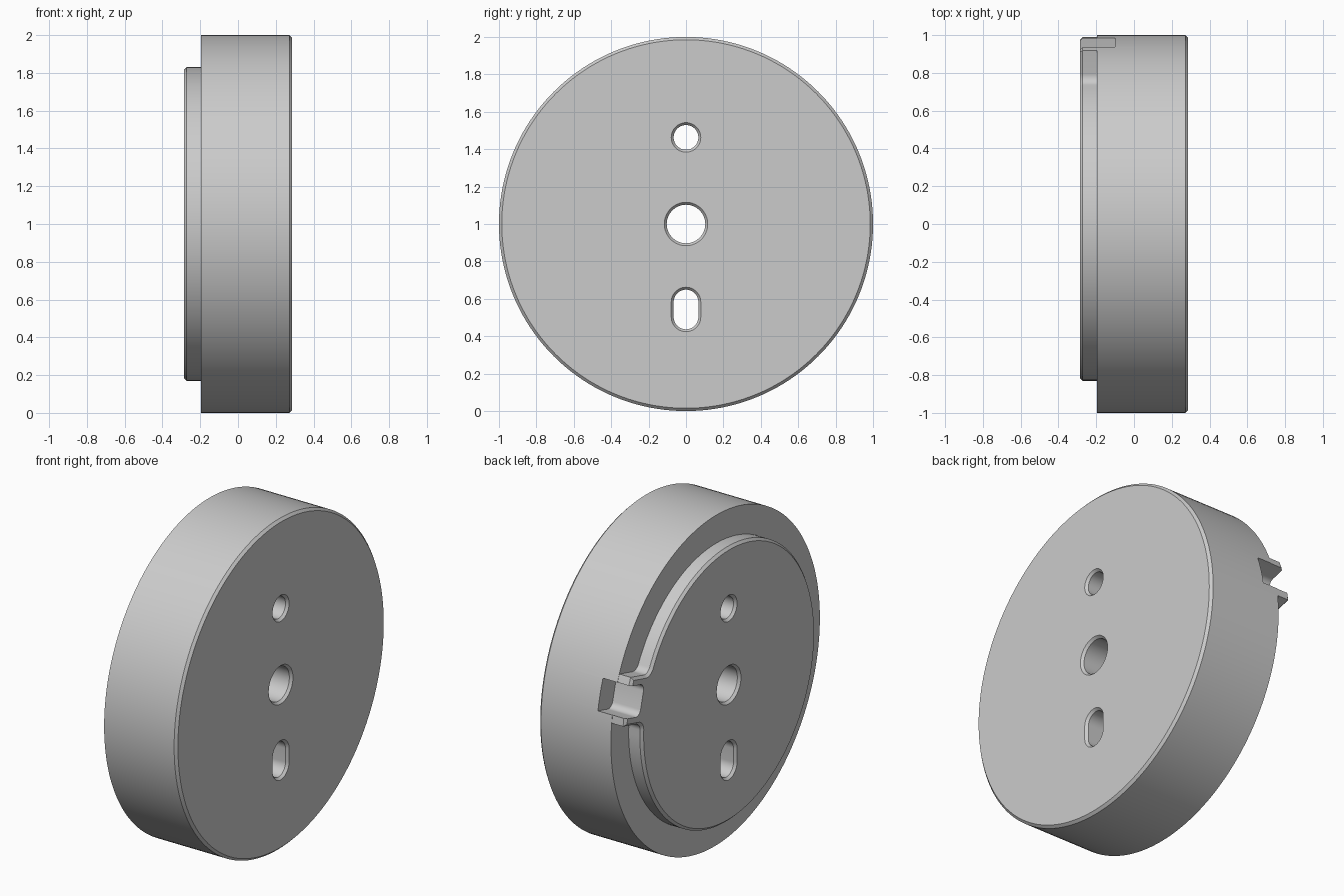
import bpy, bmesh, math

if "Cube" in bpy.data.objects:
    bpy.data.objects.remove(bpy.data.objects["Cube"])

HALF = 0.287            # half thickness along x
CH = 0.015              # chamfer size
TILT = math.radians(15) # angle of the key tab above +y

grey = bpy.data.materials.new("satin grey")
grey.diffuse_color = (0.6, 0.6, 0.6, 1)
grey.use_nodes = True
grey.node_tree.nodes["Principled BSDF"].inputs["Base Color"].default_value = grey.diffuse_color


def arc(cy, cz, r, a0, a1, n):
    """Points on an arc in the y-z plane, angles in radians."""
    return [(cy + r * math.cos(a0 + (a1 - a0) * i / n),
             cz + r * math.sin(a0 + (a1 - a0) * i / n)) for i in range(n + 1)]


def circle(z, r, n=64):
    return arc(0, z, r, 0, 2 * math.pi, n)[:-1]


def slot(z, r, straight, n=24):
    """Upright slot outline with round ends."""
    h = straight / 2
    return arc(0, z + h, r, 0, math.pi, n) + arc(0, z - h, r, math.pi, 2 * math.pi, n)


def tilt(pts):
    """Rotate an outline to the key tab angle, about the disc centre."""
    c, s = math.cos(TILT), math.sin(TILT)
    return [(u * c - t * s, 1 + u * s + t * c) for u, t in pts]


def loft(name, rings, cap_chamfer=0):
    """Closed solid through (x, outline) rings; optional chamfer on first cap."""
    bm = bmesh.new()
    loops = [[bm.verts.new((x, y, z)) for y, z in pts] for x, pts in rings]
    for a, b in zip(loops, loops[1:]):
        n = len(a)
        for i in range(n):
            bm.faces.new((a[i], a[(i + 1) % n], b[(i + 1) % n], b[i]))
    cap = bm.faces.new(loops[0])
    bm.faces.new(loops[-1])
    bmesh.ops.recalc_face_normals(bm, faces=bm.faces)
    if cap_chamfer:
        bmesh.ops.inset_individual(bm, faces=[cap], thickness=cap_chamfer,
                                   depth=cap_chamfer, use_even_offset=True)
    me = bpy.data.meshes.new(name)
    bm.to_mesh(me)
    bm.free()
    me.materials.append(grey)
    ob = bpy.data.objects.new(name, me)
    bpy.context.collection.objects.link(ob)
    return ob


def combine(target, other, operation):
    """Apply a boolean and discard the helper solid."""
    mod = target.modifiers.new("boolean", 'BOOLEAN')
    mod.operation, mod.object, mod.solver = operation, other, 'EXACT'
    bpy.context.view_layer.objects.active = target
    bpy.ops.object.modifier_apply(modifier=mod.name)
    bpy.data.objects.remove(other)


# Main disc, chamfered on the +x rim
disc = loft("disc", [(-0.197, circle(1, 1, 160)), (HALF - CH, circle(1, 1, 160)),
                     (HALF, circle(1, 1 - CH, 160))])

# Raised boss with a filleted key tab reaching the rim
R, W, F = 0.83, 0.14, 0.05
fu, ft = math.sqrt((R + F) ** 2 - (W + F) ** 2), W + F
a = math.atan2(ft, fu)
tip = math.asin(W / 0.998)
fillet = arc(fu, ft, F, math.pi + a, 1.5 * math.pi, 8)
outline = (arc(0, 0, 0.998, -tip, tip, 10) + fillet[::-1]
           + arc(0, 0, R, a, 2 * math.pi - a, 140)[1:-1]
           + [(u, -t) for u, t in fillet])
boss = loft("boss", [(-HALF + CH, tilt(outline)), (-0.15, tilt(outline))], CH)
combine(disc, boss, 'UNION')

# Key pocket cut through the tab and into the rim
P, IN, C = 0.093, 0.86, 0.04
pocket = (arc(IN + C, P - C, C, math.pi / 2, math.pi, 8)
          + arc(IN + C, -P + C, C, math.pi, 1.5 * math.pi, 8)
          + [(1.1, -P), (1.1, P)])
combine(disc, loft("pocket_cutter", [(-0.4, tilt(pocket)), (-0.1, tilt(pocket))]),
        'DIFFERENCE')

# Through holes, flared at both faces
def hole(name, shape):
    wide, narrow, over = shape(0.013), shape(0), shape(0.013 + 0.013)
    rings = [(-HALF - CH, over), (-HALF, wide), (-HALF + CH, narrow),
             (HALF - CH, narrow), (HALF, wide), (HALF + CH, over)]
    combine(disc, loft(name, rings), 'DIFFERENCE')


hole("upper_hole", lambda e: circle(1.463, 0.066 + e))
hole("centre_hole", lambda e: circle(1, 0.103 + e))
hole("lower_slot", lambda e: slot(0.543, 0.066 + e, 0.08))

# Smooth round walls, crisp edges
bpy.ops.object.select_all(action='DESELECT')
disc.select_set(True)
bpy.context.view_layer.objects.active = disc
bpy.ops.object.shade_smooth_by_angle(angle=math.radians(25))
